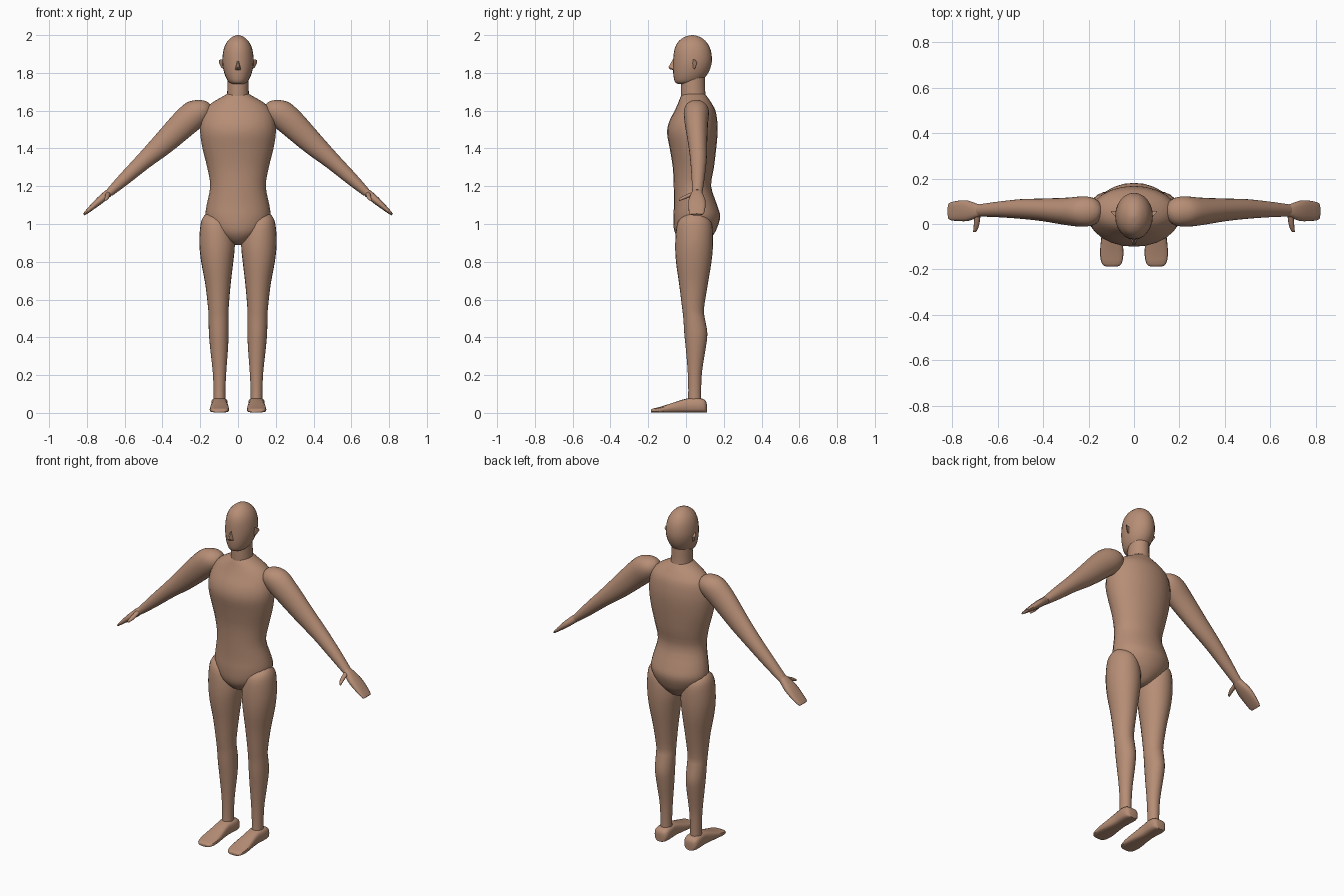
import bpy, bmesh, math
from mathutils import Vector

skin = bpy.data.materials.new("skin_brown")
skin.diffuse_color = (0.47, 0.27, 0.18, 1)
X, Y, Z = Vector((1, 0, 0)), Vector((0, 1, 0)), Vector((0, 0, 1))


def finish(bm, name, mirror=False, angle=50):
    bmesh.ops.recalc_face_normals(bm, faces=bm.faces)
    me = bpy.data.meshes.new(name)
    bm.to_mesh(me)
    bm.free()
    me.materials.append(skin)
    ob = bpy.data.objects.new(name, me)
    bpy.context.collection.objects.link(ob)
    if mirror:
        mod = ob.modifiers.new("mirror", 'MIRROR')
        mod.use_mirror_merge = False
    bpy.ops.object.select_all(action='DESELECT')
    ob.select_set(True)
    bpy.context.view_layer.objects.active = ob
    bpy.ops.object.shade_smooth_by_angle(angle=math.radians(angle))
    return ob


def smooth_rows(rows, steps):
    """Catmull-Rom interpolation between cross-sections."""
    out = []
    for i in range(len(rows) - 1):
        a, b, c, d = (rows[max(i - 1, 0)], rows[i], rows[i + 1],
                      rows[min(i + 2, len(rows) - 1)])
        for s in range(steps):
            t = s / steps
            out.append([0.5 * (2 * q + (r - p) * t + (2 * p - 5 * q + 4 * r - w) * t * t
                               + (3 * q - p - 3 * r + w) * t ** 3)
                        for p, q, r, w in zip(a, b, c, d)])
    out.append(list(rows[-1]))
    return out


def loft(name, rows, u, v, mirror=False, steps=3, seg=24, power=1.0, angle=50):
    """rows: x, y, z centre, radius along u, radius along v."""
    bm = bmesh.new()
    rings = []
    for x, y, z, ru, rv in smooth_rows(rows, steps):
        ring = []
        for k in range(seg):
            a = 2 * math.pi * k / seg
            c, s = math.cos(a), math.sin(a)
            c = math.copysign(abs(c) ** power, c)
            s = math.copysign(abs(s) ** power, s)
            ring.append(bm.verts.new(Vector((x, y, z)) + u * c * max(ru, .002)
                                     + v * s * max(rv, .002)))
        rings.append(ring)
    for r0, r1 in zip(rings, rings[1:]):
        for k in range(seg):
            j = (k + 1) % seg
            bm.faces.new((r0[k], r0[j], r1[j], r1[k]))
    bm.faces.new(rings[0])
    bm.faces.new(rings[-1])
    return finish(bm, name, mirror, angle)


def upright(sections):
    """z, x centre, x radius, front y, back y -> loft rows."""
    return [(x, (f + b) / 2, z, r, (b - f) / 2) for z, x, r, f, b in sections]


def hull(name, points, mirror=False):
    bm = bmesh.new()
    for p in points:
        bm.verts.new(p)
    bmesh.ops.convex_hull(bm, input=bm.verts)
    return finish(bm, name, mirror, 25)


# Torso with rounded hips
loft("torso", upright([
    (.89, 0, .02, .02, .08), (.905, 0, .055, -.02, .11), (.94, 0, .11, -.052, .143),
    (.98, 0, .15, -.065, .165), (1.04, 0, .172, -.067, .181), (1.10, 0, .166, -.064, .165),
    (1.20, 0, .147, -.065, .133), (1.30, 0, .163, -.07, .148), (1.40, 0, .188, -.086, .16),
    (1.48, 0, .2, -.1, .167), (1.54, 0, .197, -.09, .166), (1.60, 0, .178, -.06, .156),
    (1.64, 0, .14, -.042, .135), (1.67, 0, .09, -.03, .115), (1.69, 0, .055, -.02, .1)]), X, Y)

# Neck
loft("neck", upright([(1.64, 0, .062, -.025, .112), (1.70, 0, .057, -.027, .102),
                      (1.79, 0, .055, -.024, .1)]), X, Y)

# Head
loft("head", upright([
    (1.742, 0, .03, -.045, .05), (1.755, 0, .052, -.06, .08), (1.80, 0, .073, -.068, .118),
    (1.86, 0, .083, -.068, .137), (1.92, 0, .077, -.062, .131), (1.96, 0, .061, -.045, .111),
    (1.985, 0, .038, -.017, .083), (1.996, 0, .019, .01, .057), (2.0, 0, .003, .03, .037)]), X, Y)

# Nose and ears
hull("nose", [(0, -.062, 1.885), (-.018, -.06, 1.815), (.018, -.06, 1.815),
              (-.006, -.093, 1.83), (.006, -.093, 1.83), (0, -.085, 1.818)])
hull("ear", [(.072, .03, 1.872), (.072, .03, 1.825), (.07, .045, 1.815), (.1, .05, 1.868),
             (.102, .058, 1.855), (.088, .05, 1.828), (.09, .04, 1.872), (.075, .055, 1.85)], True)

# Legs
loft("leg", upright([
    (1.055, .135, .03, .02, .07), (1.04, .13, .052, -.015, .105), (1.0, .118, .08, -.047, .137),
    (.90, .111, .094, -.057, .143), (.80, .11, .085, -.053, .135), (.68, .106, .067, -.036, .115),
    (.55, .104, .054, -.02, .095), (.50, .103, .053, -.014, .1), (.42, .102, .052, -.009, .113),
    (.34, .1, .047, -.001, .104), (.22, .098, .036, .009, .085), (.12, .098, .031, .012, .08),
    (.06, .098, .031, .01, .08)]), X, Y, True)

# Feet: lofted from toe to heel
feet = [(-.186, .028, .014), (-.175, .043, .021), (-.13, .052, .032), (-.06, .046, .055),
        (0, .04, .073), (.05, .044, .078), (.09, .043, .072), (.105, .034, .06), (.11, .022, .045)]
loft("foot", [(.098, y, .002 + h / 2, r, h / 2) for y, r, h in feet], X, Z, True,
     steps=2, seg=16, power=.6, angle=45)

# Arms and flat hands, following the sloped arm axis
slope = Vector((.69, 0, .72)).normalized()
loft("arm", [
    (.152, .055, 1.637, .012, .012), (.162, .055, 1.63, .038, .034), (.185, .055, 1.613, .06, .059),
    (.225, .055, 1.585, .067, .075), (.29, .055, 1.528, .061, .073), (.40, .062, 1.422, .05, .06),
    (.50, .066, 1.332, .043, .045), (.60, .064, 1.24, .034, .034), (.68, .06, 1.166, .027, .022)],
    Y, slope, True)
loft("hand", [
    (.665, .06, 1.18, .022, .016), (.69, .058, 1.16, .03, .021), (.73, .058, 1.126, .045, .02),
    (.77, .058, 1.091, .045, .015), (.805, .056, 1.06, .04, .009), (.816, .056, 1.05, .032, .006)],
    Y, slope, True, steps=2, seg=16, power=.8)

# Thumbs
loft("thumb", [(.688, .05, 1.165, .013, .01), (.69, .02, 1.153, .013, .012),
               (.695, -.015, 1.138, .011, .01), (.702, -.036, 1.127, .006, .006)],
     X, Z, True, steps=2, seg=10)
